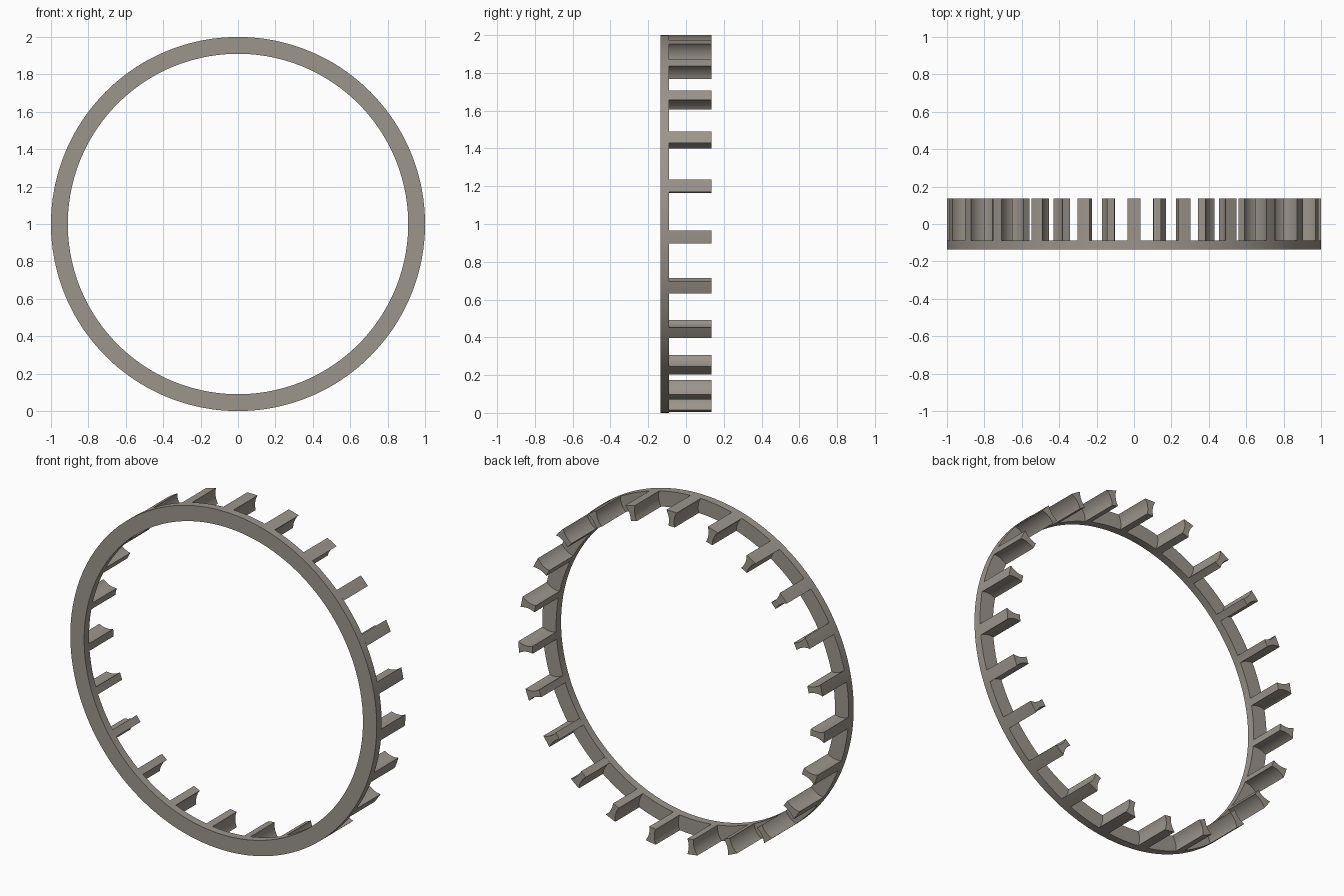
import bpy, bmesh, math

if "Cube" in bpy.data.objects:
    bpy.data.objects.remove(bpy.data.objects["Cube"])

R_OUT, R_IN = 1.0, 0.91              # ring radii
Y_FRONT, Y_STEP, Y_BACK = -0.135, -0.089, 0.135
COUNT = 23                           # prongs, one at the very top
PITCH = 2 * math.pi / COUNT
POCKET_C, POCKET_R = 0.949, 0.1125   # roller pocket centre radius and size
HALF_OUT, HALF_IN = 0.034, 0.021     # prong half widths at outer and inner edge

metal = bpy.data.materials.new("warm grey metal")
metal.diffuse_color = (0.33, 0.30, 0.26, 1)
metal.use_nodes = True
metal.node_tree.nodes["Principled BSDF"].inputs["Base Color"].default_value = metal.diffuse_color


def make_object(name, bm):
    bmesh.ops.recalc_face_normals(bm, faces=bm.faces)
    mesh = bpy.data.meshes.new(name)
    bm.to_mesh(mesh)
    bm.free()
    mesh.materials.append(metal)
    obj = bpy.data.objects.new(name, mesh)
    bpy.context.collection.objects.link(obj)
    bpy.ops.object.select_all(action='DESELECT')
    obj.select_set(True)
    bpy.context.view_layer.objects.active = obj
    bpy.ops.object.shade_smooth_by_angle(angle=math.radians(30))
    return obj


# Flat ring: a rectangular section swept around the y axis
SEGS = 184
bm = bmesh.new()
section = [(R_OUT, Y_FRONT), (R_OUT, Y_STEP), (R_IN, Y_STEP), (R_IN, Y_FRONT)]
loops = []
for i in range(SEGS):
    a = 2 * math.pi * i / SEGS
    loops.append([bm.verts.new((r * math.sin(a), y, 1 + r * math.cos(a)))
                  for r, y in section])
for i in range(SEGS):
    p, q = loops[i], loops[(i + 1) % SEGS]
    for k in range(4):
        bm.faces.new((p[k], p[(k + 1) % 4], q[(k + 1) % 4], q[k]))
make_object("cage_ring", bm)


# Prong section: arcs outside and inside, concave roller pockets on both sides
def arc(radius, a0, a1, n):
    return [(radius * math.sin(a0 + (a1 - a0) * i / n),
             radius * math.cos(a0 + (a1 - a0) * i / n)) for i in range(n + 1)]


def pocket_side(n=10):
    a_out, a_in = math.asin(HALF_OUT / R_OUT), math.asin(HALF_IN / R_IN)
    start = (R_OUT * math.sin(a_out), R_OUT * math.cos(a_out))
    end = (R_IN * math.sin(a_in), R_IN * math.cos(a_in))
    cx, cz = POCKET_C * math.sin(PITCH / 2), POCKET_C * math.cos(PITCH / 2)
    t0 = math.atan2(start[1] - cz, cx - start[0])
    t1 = math.atan2(end[1] - cz, cx - end[0])
    pts = [start]
    for i in range(1, n):
        t = t0 + (t1 - t0) * i / n
        pts.append((cx - POCKET_R * math.cos(t), cz + POCKET_R * math.sin(t)))
    return pts + [end]


a_out, a_in = math.asin(HALF_OUT / R_OUT), math.asin(HALF_IN / R_IN)
side = pocket_side()
profile = (arc(R_OUT, -a_out, a_out, 4)[:-1] + side
           + arc(R_IN, a_in, -a_in, 4)[1:-1]
           + [(-x, z) for x, z in reversed(side)][:-1])

# All prongs, standing on the back of the ring
bm = bmesh.new()
for k in range(COUNT):
    c, s = math.cos(k * PITCH), math.sin(k * PITCH)
    turned = [(x * c + z * s, 1 + z * c - x * s) for x, z in profile]
    base = [bm.verts.new((x, Y_STEP, z)) for x, z in turned]
    tip = [bm.verts.new((x, Y_BACK, z)) for x, z in turned]
    n = len(base)
    for i in range(n):
        j = (i + 1) % n
        bm.faces.new((base[i], base[j], tip[j], tip[i]))
    bm.faces.new(tip)
make_object("cage_prongs", bm)
